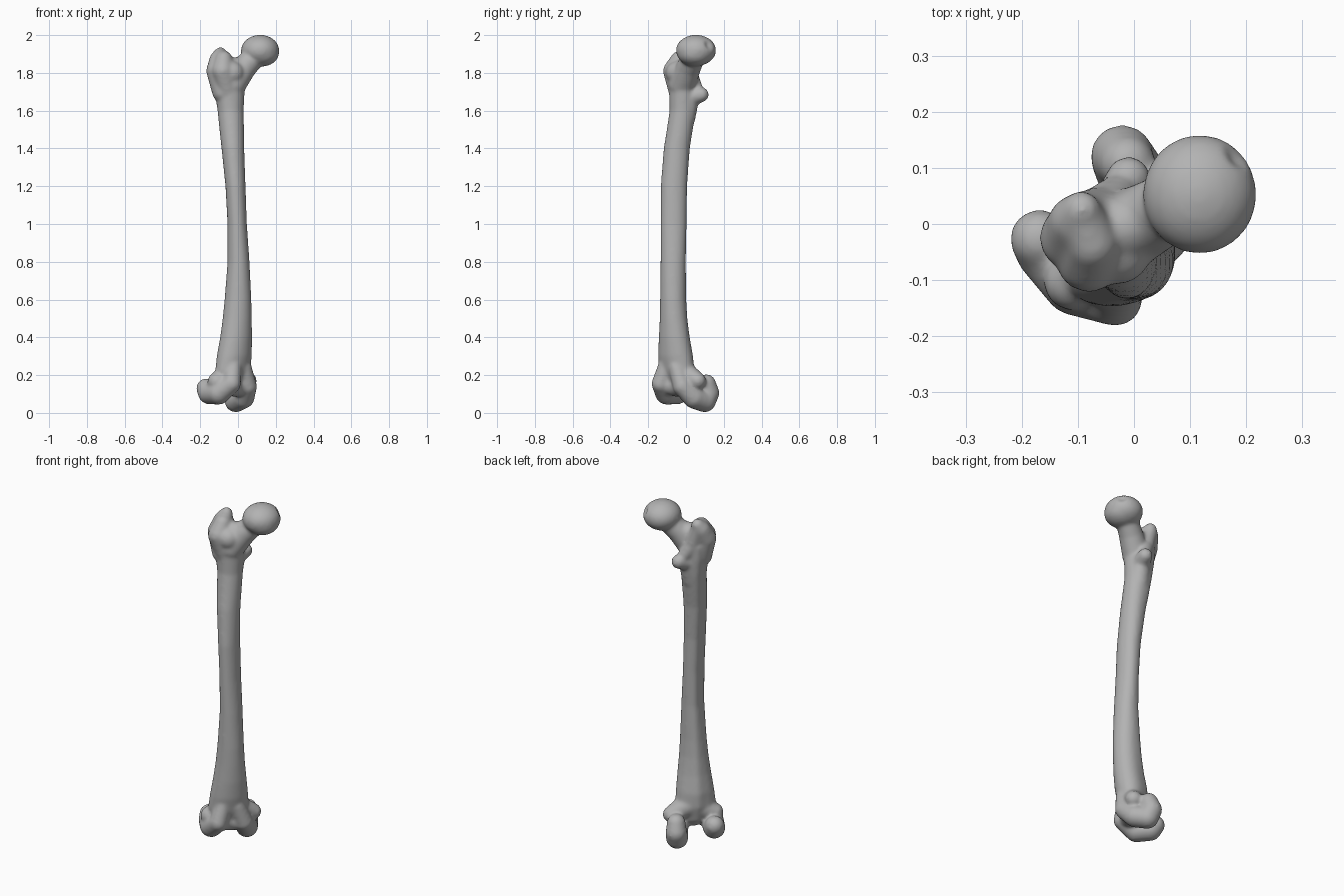
import bpy, bmesh, math
from mathutils import Vector, Matrix

cube = bpy.data.objects.get("Cube")
if cube:
    bpy.data.objects.remove(cube)

bone_grey = bpy.data.materials.new("bone_grey")
bone_grey.use_nodes = True
GREY = (0.45, 0.45, 0.45, 1)
bone_grey.diffuse_color = GREY
bone_grey.node_tree.nodes["Principled BSDF"].inputs["Base Color"].default_value = GREY

# One unit ball, copied wherever a rounded form is needed
bm = bmesh.new()
bmesh.ops.create_icosphere(bm, subdivisions=3, radius=1)
ball_verts = [v.co.copy() for v in bm.verts]
ball_faces = [[v.index for v in f.verts] for f in bm.faces]
bm.free()

verts, faces = [], []
KNEE_TURN = math.radians(45)


def ball(centre, size):
    start = len(verts)
    verts.extend(Vector(centre) + v * Vector(size).to_3d() if isinstance(v, float) else
                 Vector([c + p * s for c, p, s in zip(centre, v, size)]) for v in ball_verts)
    faces.extend([start + i for i in f] for f in ball_faces)


def chain(points, turn=0.0, steps=5):
    """Rounded limb: balls blended along a path of (x, y, z, radius)."""
    rot = Matrix.Rotation(turn, 3, 'Z')
    for a, b in zip(points, points[1:]):
        for i in range(steps + 1):
            p = Vector(a).lerp(Vector(b), i / steps)
            ball(rot @ p.to_3d(), (p[3],) * 3)


def shaft(rings, count=32):
    """Loft of oval rings (z, x, y, half width, half depth), ridged at the back."""
    start = len(verts)
    behind = Vector((-1, 1, 0)).normalized()
    for z, x, y, a, b in rings:
        turn = KNEE_TURN * min(1, max(0, (0.7 - z) / 0.35))
        rot = Matrix.Rotation(turn, 3, 'Z')
        for i in range(count):
            t = math.tau * i / count
            p = rot @ Vector((a * math.cos(t), b * math.sin(t), 0))
            p *= 1 + 0.13 * max(0, p.normalized().dot(behind)) ** 14
            verts.append(p + Vector((x, y, z)))
    for r in range(len(rings) - 1):
        low, high = start + r * count, start + (r + 1) * count
        for i in range(count):
            j = (i + 1) % count
            faces.append([low + i, low + j, high + j, high + i])
    faces.append(list(range(start, start + count))[::-1])
    faces.append(list(range(len(verts) - count, len(verts))))


# Shaft, bottom to top
shaft([(0.13, -.03, -.045, .085, .05), (0.22, -.027, -.05, .11, .075),
       (0.3, -.02, -.055, .102, .082), (0.4, -.01, -.062, .089, .077),
       (0.5, -.004, -.066, .078, .072), (0.6, 0, -.068, .071, .069),
       (0.8, .003, -.068, .058, .067), (1.0, -.004, -.066, .051, .069),
       (1.2, -.013, -.064, .053, .07), (1.4, -.027, -.049, .06, .069),
       (1.5, -.033, -.033, .065, .069), (1.6, -.039, -.018, .069, .069),
       (1.7, -.044, -.016, .079, .073), (1.78, -.045, -.018, .085, .075)])

# Ball head and neck
head = Vector((.117, .053, 1.919))
ball(head, (.102, .107, .083))
ball((.125, .048, 1.905), (.093, .095, .072))
chain([(.09, .045, 1.89, .06), (.03, .012, 1.825, .066), (-.03, -.02, 1.74, .074)])
chain([(.03, .01, 1.825, .06), (-.06, -.02, 1.825, .057)])

# Greater trochanter: hooked tip, outer swelling, front shoulder
chain([(-.093, .025, 1.903, .034), (-.105, .005, 1.87, .047),
       (-.112, -.025, 1.81, .057), (-.08, -.03, 1.70, .058)])
chain([(-.09, .01, 1.888, .04), (-.075, -.035, 1.87, .047),
       (-.08, -.062, 1.81, .06), (-.055, -.035, 1.71, .06)])
chain([(-.112, -.02, 1.82, .054), (-.03, -.045, 1.80, .063)])
chain([(-.093, .025, 1.88, .034), (-.06, .02, 1.78, .048), (-.015, .07, 1.69, .03)])

# Lesser trochanter
chain([(-.01, .081, 1.685, .04), (-.03, .02, 1.67, .052), (-.035, -.005, 1.56, .055)])

# Inner condyle, outer condyle, epicondyles and the bridge between them
chain([(.068, .085, .155, .05), (.07, .10, .105, .057), (.062, .078, .063, .06),
       (.05, .01, .082, .06), (.022, -.05, .14, .05), (-.015, -.055, .24, .045)], KNEE_TURN)
chain([(-.138, .10, .13, .053), (-.14, .075, .105, .06), (-.145, 0, .105, .062),
       (-.118, -.07, .155, .05), (-.09, -.055, .25, .045)], KNEE_TURN)
chain([(.082, .005, .17, .045), (-.03, -.01, .22, .07), (-.15, .005, .165, .052)], KNEE_TURN)
chain([(.02, -.035, .14, .05), (-.045, -.02, .14, .055), (-.115, -.045, .15, .05)], KNEE_TURN)

mesh = bpy.data.meshes.new("thigh_bone_parts")
mesh.from_pydata(verts, [], faces)
bone = bpy.data.objects.new("thigh_bone", mesh)
bpy.context.collection.objects.link(bone)

# Fuse the parts into one softly blended skin
fuse = bone.modifiers.new("fuse", 'REMESH')
fuse.mode = 'VOXEL'
fuse.voxel_size = 0.008
soften = bone.modifiers.new("soften", 'SMOOTH')
soften.factor = 0.5
soften.iterations = 12
graph = bpy.context.evaluated_depsgraph_get()
skin = bpy.data.meshes.new_from_object(bone.evaluated_get(graph))
bone.modifiers.clear()
bone.data = skin
bpy.data.meshes.remove(mesh)

# Small pit on the ball head
pit = Vector((.178, .115, 1.945))
for v in skin.vertices:
    near = 1 - (v.co - pit).length / 0.035
    if near > 0:
        v.co += (head - v.co).normalized() * 0.012 * near * near * (3 - 2 * near)

skin.materials.clear()
skin.materials.append(bone_grey)
for face in skin.polygons:
    face.material_index = 0
    face.use_smooth = True
